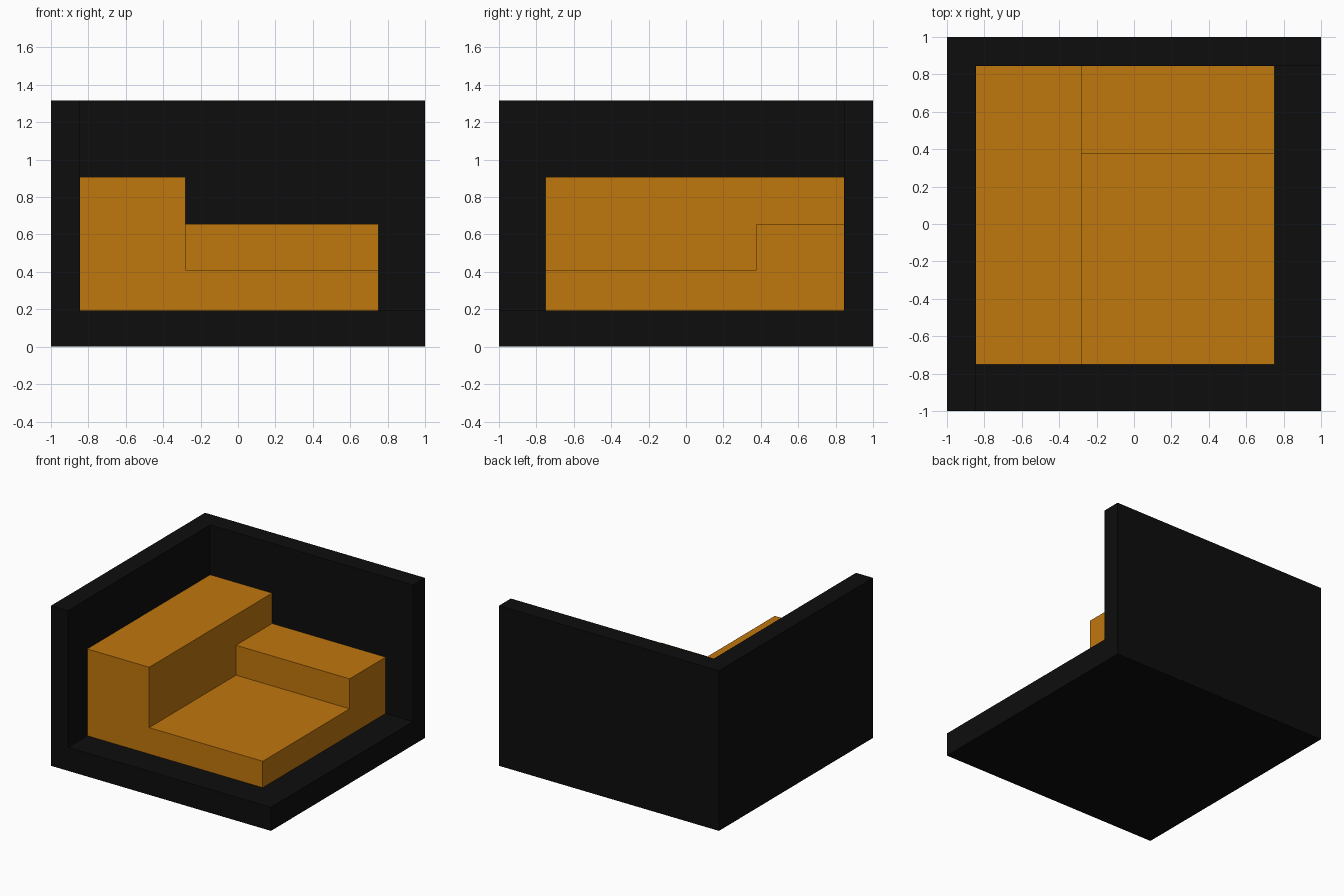
import bpy, bmesh

cube = bpy.data.objects.get("Cube")
if cube:
    bpy.data.objects.remove(cube, do_unlink=True)


def material(name, rgb):
    m = bpy.data.materials.new(name)
    m.use_nodes = True
    m.diffuse_color = (*rgb, 1)
    m.node_tree.nodes["Principled BSDF"].inputs["Base Color"].default_value = (*rgb, 1)
    return m


def stepped_solid(name, xs, ys, zs, heights, mat):
    """Closed block of stepped columns; heights[j][i] = filled layers in row j (from front), column i."""
    def filled(i, j, k):
        return (0 <= i < len(xs) - 1 and 0 <= j < len(ys) - 1
                and 0 <= k < heights[j][i])

    bm = bmesh.new()
    for j in range(len(ys) - 1):
        for i in range(len(xs) - 1):
            for k in range(heights[j][i]):
                cell = (i, j, k)
                for axis in range(3):
                    for side in (0, 1):
                        near = list(cell)
                        near[axis] += 2 * side - 1
                        if filled(*near):
                            continue
                        # exposed side of this cell
                        u, v = (axis + 1) % 3, (axis + 2) % 3
                        quad = []
                        for du, dv in ((0, 0), (1, 0), (1, 1), (0, 1)):
                            c = list(cell)
                            c[axis] += side
                            c[u] += du
                            c[v] += dv
                            quad.append(bm.verts.new((xs[c[0]], ys[c[1]], zs[c[2]])))
                        bm.faces.new(quad if side else quad[::-1])
    bmesh.ops.remove_doubles(bm, verts=bm.verts[:], dist=1e-5)
    # merge flat neighbouring faces into clean panels
    bmesh.ops.dissolve_limit(bm, angle_limit=0.01, verts=bm.verts[:], edges=bm.edges[:])
    bmesh.ops.recalc_face_normals(bm, faces=bm.faces[:])
    mesh = bpy.data.meshes.new(name)
    bm.to_mesh(mesh)
    bm.free()
    mesh.materials.append(mat)
    obj = bpy.data.objects.new(name, mesh)
    bpy.context.scene.collection.objects.link(obj)
    return obj


black = material("black", (0.004, 0.004, 0.004))
orange = material("orange", (0.527, 0.184, 0.004))

FLOOR = 0.193   # floor thickness
INNER = 0.845   # inner face of the two walls

# Floor slab with a wall along the -x side and one along the back
stepped_solid("corner_shell", [-1, -INNER, 1], [-1, INNER, 1], [0, FLOOR, 1.315],
              [[2, 1],
               [2, 2]], black)

# Stepped block in the corner: low platform, mid step at the back, tall step at the side
stepped_solid("stepped_block", [-INNER, -0.282, 0.75], [-0.75, 0.378, INNER],
              [FLOOR, 0.41, 0.656, 0.906],
              [[3, 1],
               [3, 2]], orange)
